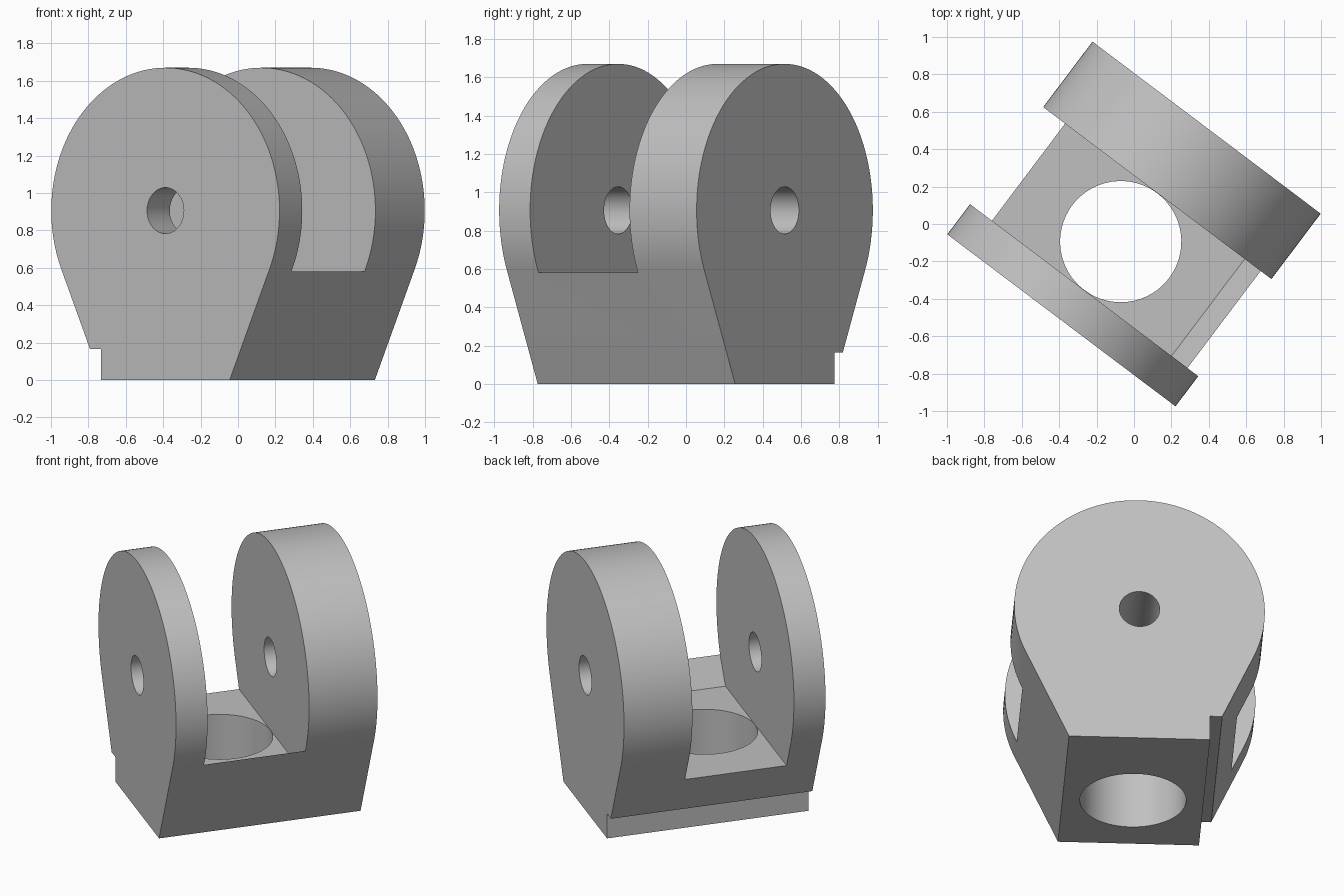
import bpy, bmesh, math
from mathutils import Matrix

cube = bpy.data.objects.get("Cube")
if cube:
    bpy.data.objects.remove(cube, do_unlink=True)

TURN = Matrix.Rotation(math.radians(-37), 4, 'Z')
R, AXIS_Z = 0.764, 0.906        # rounded cheek radius and pin height
FOOT, NOTCH_Z = 0.43, 0.165     # half width of the foot, notch height
DEPTH = 0.645                   # half depth across both cheeks
GAP = (-0.443, 0.207)           # inner faces of the cheeks

grey = bpy.data.materials.new("light_grey")
grey.use_nodes = True
grey.diffuse_color = (0.53, 0.53, 0.53, 1)
grey.node_tree.nodes["Principled BSDF"].inputs["Base Color"].default_value = grey.diffuse_color


def finish(name, bm):
    bmesh.ops.recalc_face_normals(bm, faces=bm.faces)
    bm.transform(TURN)
    mesh = bpy.data.meshes.new(name)
    bm.to_mesh(mesh)
    bm.free()
    mesh.materials.append(grey)
    obj = bpy.data.objects.new(name, mesh)
    bpy.context.collection.objects.link(obj)
    return obj


def prism(name, profile, y0, y1):
    """Extrude an (x, z) profile from y0 to y1."""
    bm = bmesh.new()
    face = bm.faces.new([bm.verts.new((x, y0, z)) for x, z in profile])
    out = bmesh.ops.extrude_face_region(bm, geom=[face])
    verts = [g for g in out["geom"] if isinstance(g, bmesh.types.BMVert)]
    bmesh.ops.translate(bm, verts=verts, vec=(0, y1 - y0, 0))
    return finish(name, bm)


def cylinder(name, radius, length, place):
    bm = bmesh.new()
    bmesh.ops.create_cone(bm, cap_ends=True, segments=64, radius1=radius,
                          radius2=radius, depth=length, matrix=place)
    return finish(name, bm)


# Body profile: straight flanks tangent to a round top
reach = math.hypot(FOOT, AXIS_Z)
flank = math.atan2(AXIS_Z, -FOOT) - math.asin(R / reach)
start = flank - math.pi / 2
sweep = math.pi - 2 * start
STEPS = 96
profile = [(FOOT, 0)]
for i in range(STEPS + 1):
    a = start + sweep * i / STEPS
    profile.append((R * math.cos(a), AXIS_Z + R * math.sin(a)))
overhang = FOOT + NOTCH_Z / math.tan(flank)
profile += [(-overhang, NOTCH_Z), (-FOOT, NOTCH_Z), (-FOOT, 0)]
body = prism("clevis_bracket", profile, -DEPTH, DEPTH)

# Slot between the cheeks, with a ramp rising to the lip on one side
slot = [(-1.5, 0.416), (0.585, 0.416), (0.694, 0.585),
        (1.5, 0.585), (1.5, 2.5), (-1.5, 2.5)]
cutters = [prism("slot_cutter", slot, *GAP)]

# Pin hole through both cheeks and vertical bore through the floor
cutters.append(cylinder("pin_hole_cutter", 0.123, 3,
               Matrix.Translation((0, 0, AXIS_Z)) @ Matrix.Rotation(math.pi / 2, 4, 'X')))
cutters.append(cylinder("floor_bore_cutter", 0.324, 1,
               Matrix.Translation((0, sum(GAP) / 2, 0.2))))

bpy.ops.object.select_all(action='DESELECT')
bpy.context.view_layer.objects.active = body
body.select_set(True)
for cutter in cutters:
    cutter.hide_render = True
    mod = body.modifiers.new(cutter.name, 'BOOLEAN')
    mod.operation = 'DIFFERENCE'
    mod.solver = 'EXACT'
    mod.object = cutter
    bpy.ops.object.modifier_apply(modifier=mod.name)
    bpy.data.objects.remove(cutter, do_unlink=True)

bpy.ops.object.shade_smooth_by_angle(angle=math.radians(20))
